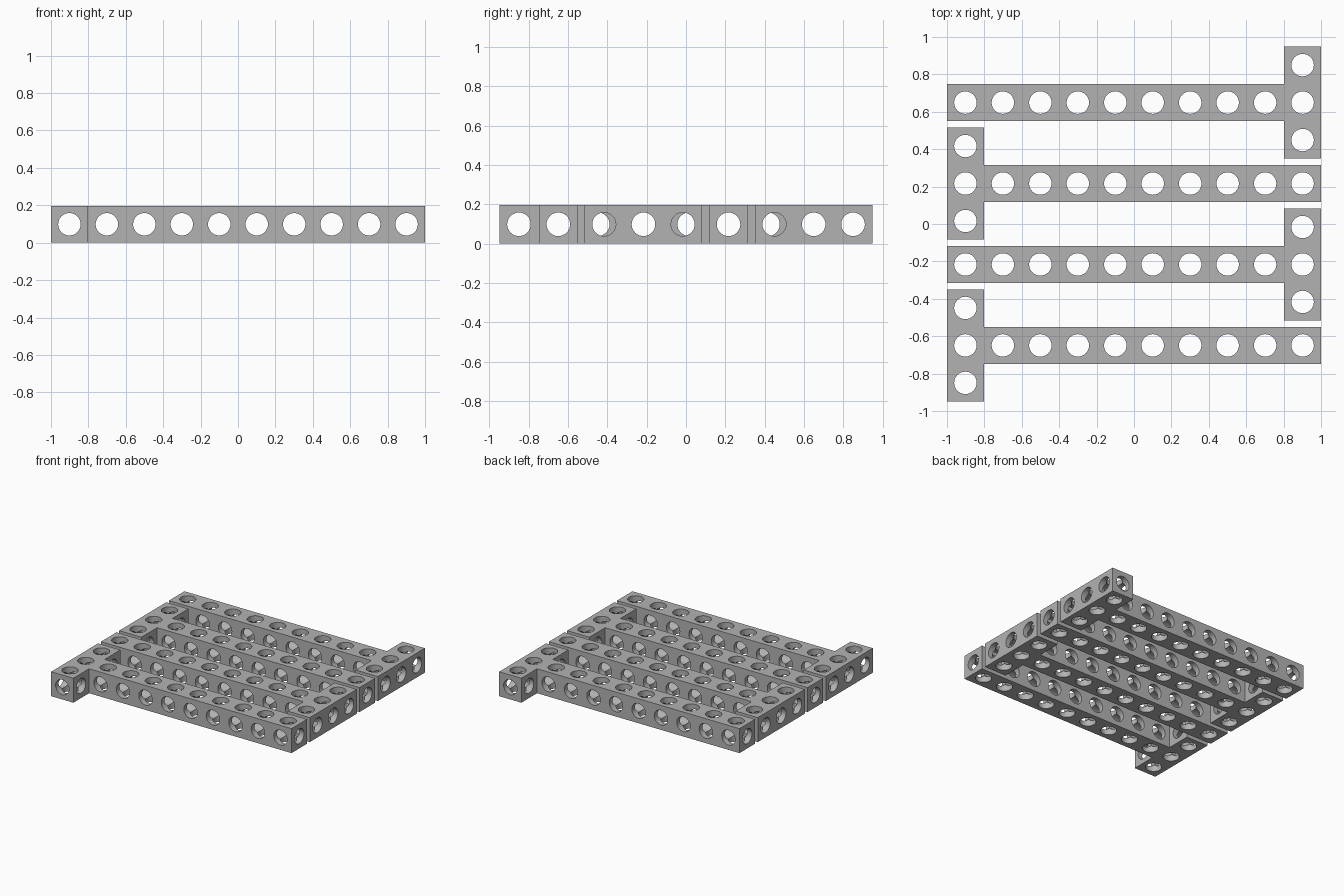
import bpy, bmesh, math
from mathutils import Vector

if "Cube" in bpy.data.objects:
    bpy.data.objects.remove(bpy.data.objects["Cube"])

SIZE = 0.197                  # beam thickness
PITCH = (2 - SIZE) / 9        # hole spacing
RADIUS = 0.06                 # bore radius
SIDES = 32                    # multiple of 8, so bores and corners line up
ROW = 0.4327                  # spacing between beams

grey = bpy.data.materials.new("mid grey")
grey.diffuse_color = (0.45, 0.45, 0.45, 1)
grey.use_nodes = True
grey.node_tree.nodes["Principled BSDF"].inputs["Base Color"].default_value = grey.diffuse_color


def reach(cell, d):
    """Distance from the cell centre to its side in direction d."""
    return PITCH - SIZE / 2 if Vector(cell).dot(d) < 0 else SIZE / 2


def add_side(bm, cell, axis, sign, cells):
    """One bore arm of a cell, plus the drilled outer plate if it is exposed."""
    n, u, v = Vector(), Vector(), Vector()
    n[axis], u[(axis + 1) % 3], v[(axis + 2) % 3] = sign, 1, 1
    centre = Vector(cell) * PITCH
    far = reach(cell, n)
    inner, rim, outer = [], [], []
    for i in range(SIDES):
        a = 2 * math.pi * i / SIDES
        c, s = math.cos(a), math.sin(a)
        m = max(abs(c), abs(s))
        ring = centre + RADIUS * (c * u + s * v)
        # bores meet along the curve where the crossing cylinders intersect
        inner.append(bm.verts.new(ring + n * RADIUS * m))
        rim.append(bm.verts.new(ring + n * far))
        eu = reach(cell, u if c > 0 else -u)
        ev = reach(cell, v if s > 0 else -v)
        outer.append(bm.verts.new(centre + n * far + u * eu * c / m + v * ev * s / m))
    neighbour = tuple(round(k) for k in Vector(cell) + n)
    loops = [(inner, rim)]
    if neighbour not in cells:
        loops.append((rim, outer))
    for a, b in loops:
        for i in range(SIDES):
            j = (i + 1) % SIDES
            bm.faces.new((a[i], a[j], b[j], b[i]))
    if neighbour in cells:
        for vert in outer:
            bm.verts.remove(vert)


def tee_beam(name, y, side):
    """T-shaped drilled beam with its head at x = side * end."""
    cells = {(-side * i, 0, 0) for i in range(10)} | {(0, 1, 0), (0, -1, 0)}
    bm = bmesh.new()
    for cell in sorted(cells):
        for axis in range(3):
            for sign in (-1, 1):
                add_side(bm, cell, axis, sign, cells)
    bmesh.ops.remove_doubles(bm, verts=bm.verts, dist=0.0002)
    bmesh.ops.recalc_face_normals(bm, faces=bm.faces)
    mesh = bpy.data.meshes.new(name)
    bm.to_mesh(mesh)
    bm.free()
    mesh.materials.append(grey)
    obj = bpy.data.objects.new(name, mesh)
    obj.location = (side * (1 - SIZE / 2), y, SIZE / 2)
    bpy.context.collection.objects.link(obj)
    bpy.ops.object.select_all(action='DESELECT')
    obj.select_set(True)
    bpy.context.view_layer.objects.active = obj
    bpy.ops.object.shade_smooth_by_angle(angle=math.radians(30))


# four interlocking beams, heads alternating left and right
for k in range(4):
    tee_beam(f"tee_beam_{k + 1}", (k - 1.5) * ROW, -1 if k % 2 == 0 else 1)
